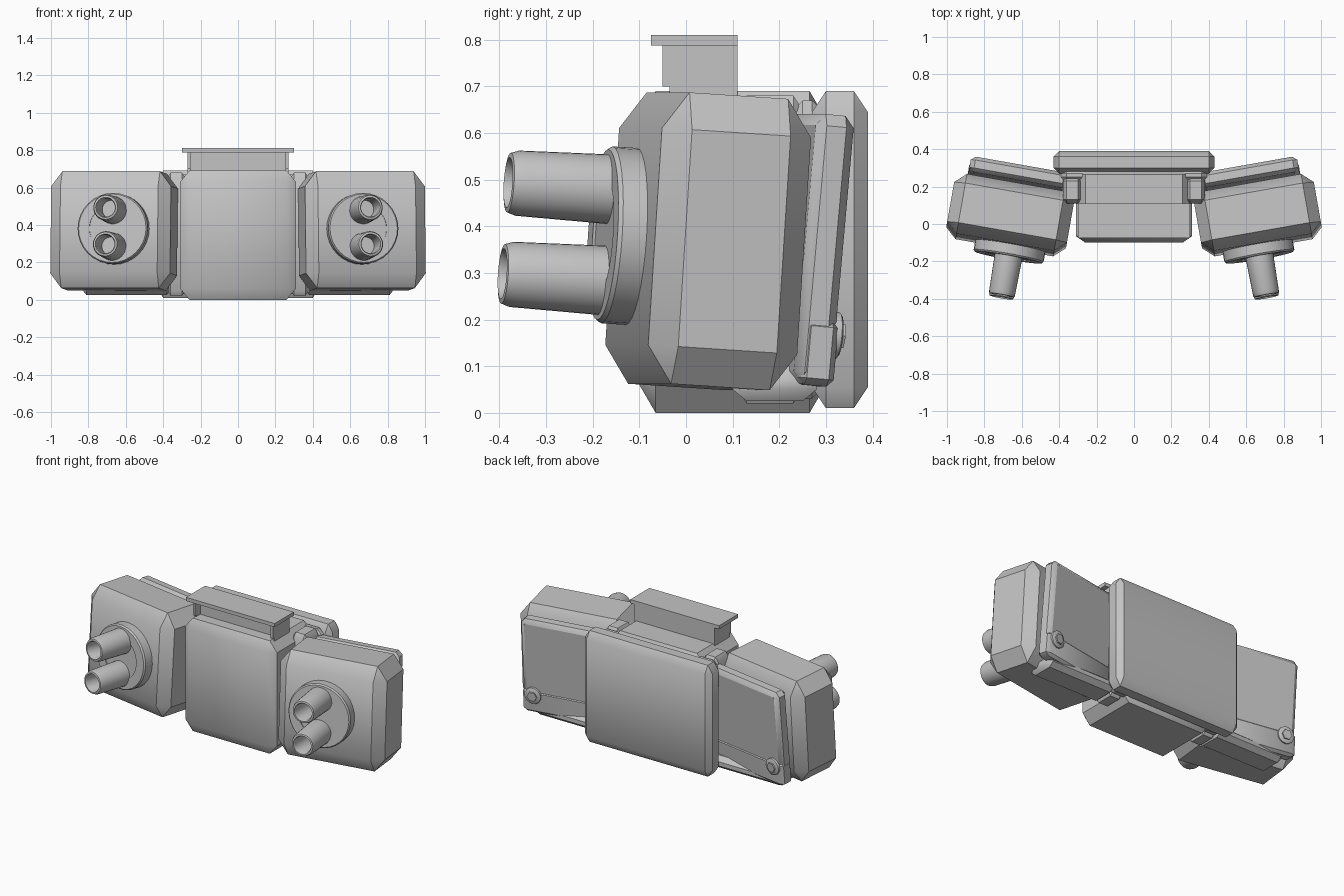
import bpy, bmesh, math
from mathutils import Matrix, Vector

old = bpy.data.objects.get("Cube")
if old:
    bpy.data.objects.remove(old, do_unlink=True)

GREY = (0.55, 0.55, 0.55, 1)
mat = bpy.data.materials.new("plain grey")
mat.use_nodes = True
mat.diffuse_color = GREY
mat.node_tree.nodes["Principled BSDF"].inputs["Base Color"].default_value = GREY
parts = []


def add(name, bm, frame):
    """Turn a bmesh into an object placed in the given frame."""
    bmesh.ops.recalc_face_normals(bm, faces=bm.faces)
    me = bpy.data.meshes.new(name)
    bm.to_mesh(me)
    bm.free()
    me.materials.append(mat)
    ob = bpy.data.objects.new(name, me)
    ob.matrix_world = frame
    bpy.context.collection.objects.link(ob)
    parts.append(ob)
    return ob


def block(name, lo, hi, cut, frame=Matrix()):
    """Box between two corners, every edge chamfered by cut = (x, y, z)."""
    lo, hi = Vector(lo), Vector(hi)
    mid, half = (lo + hi) / 2, (hi - lo) / 2
    bm = bmesh.new()
    for sx in (-1, 1):
        for sy in (-1, 1):
            for sz in (-1, 1):
                for keep in range(3):
                    p = [half[i] - (0 if i == keep else cut[i]) for i in range(3)]
                    bm.verts.new(mid + Vector((sx * p[0], sy * p[1], sz * p[2])))
    bmesh.ops.remove_doubles(bm, verts=bm.verts, dist=1e-5)
    bmesh.ops.convex_hull(bm, input=bm.verts)
    bmesh.ops.dissolve_limit(bm, angle_limit=0.01, verts=bm.verts, edges=bm.edges)
    return add(name, bm, frame)


def lathe(name, profile, frame, x=0, z=0, sides=32):
    """Revolve (radius, y) points about an axis parallel to y."""
    bm = bmesh.new()
    vs = [bm.verts.new((r, y, 0)) for r, y in profile]
    es = [bm.edges.new(pair) for pair in zip(vs, vs[1:])]
    bmesh.ops.spin(bm, geom=vs + es, cent=(0, 0, 0), axis=(0, 1, 0),
                   angle=math.tau, steps=sides)
    bmesh.ops.remove_doubles(bm, verts=bm.verts, dist=1e-5)
    return add(name, bm, frame @ Matrix.Translation((x, 0, z)))


def tilted(loc, yaw, pitch):
    return (Matrix.Translation(loc) @ Matrix.Rotation(math.radians(yaw), 4, 'Z')
            @ Matrix.Rotation(math.radians(pitch), 4, 'X'))


# Central body and rear cover
block("central_body", (-.31, -.1, 0), (.31, .3, .69), (.05, .035, .06))
block("rear_cover", (-.43, .27, .01), (.43, .39, .69), (.03, .03, .045))
block("rear_cover_base", (-.39, .22, .03), (.39, .3, .67), (.03, .03, .03))

# Top mount: open-fronted box under a flat flange
block("mount_core", (-.26, 0, .68), (.26, .1, .795), (0, 0, 0))
block("mount_back", (-.27, .09, .68), (.27, .11, .79), (0, 0, 0))
for side, s in (("right", -1), ("left", 1)):
    xs = sorted((s * .255, s * .27))
    block(side + "_mount_wall", (xs[0], -.05, .7), (xs[1], .1, .79), (0, 0, 0))
    block(side + "_mount_foot", (xs[0], -.035, .67), (xs[1], .1, .7), (0, 0, 0))
block("mount_flange", (-.3, -.075, .788), (.3, .11, .81), (0, 0, 0))

for side, s in (("right", -1), ("left", 1)):
    name = side + "_"
    # Hinge column between body and pod
    xs = sorted((s * .28, s * .38))
    block(name + "hinge", (xs[0], .11, .02), (xs[1], .25, .68), (.02, .02, .03))

    # Outward turned pod
    pod = tilted((s * .663, .045, .368), s * 10, -3.7)
    block(name + "pod", (-.325, -.16, -.313), (.325, .165, .313), (.06, .055, .08), pod)

    # Round turret with two hollow barrels
    tx = -s * .03
    lathe(name + "turret", [(0, -.216), (.125, -.216), (.125, -.222), (.183, -.222),
                            (.19, -.213), (.19, -.12), (0, -.12)], pod, tx)
    for level, z in (("upper", .098), ("lower", -.098)):
        lathe(name + level + "_barrel",
              [(0, -.2), (.075, -.2), (.07, -.415), (.064, -.433), (.054, -.435),
               (.049, -.425), (.049, -.26), (0, -.26)], pod, tx, z)

    # Rear panel with lower cover, foot and bolt
    panel = tilted((s * .62, .252, .35), s * 10, -5.2)
    block(name + "panel", (-.265, -.04, -.29), (.265, .043, .29), (.025, .02, .025), panel)
    block(name + "panel_lower_cover", (-.268, -.03, -.292), (.268, .048, -.15),
          (.025, .015, .015), panel)
    xs = sorted((s * .36, s * .83))
    block(name + "panel_foot", (xs[0], .1, .025), (xs[1], .28, .1), (.02, .03, .025))
    bx, bz = s * .2, -.18
    lathe(name + "bolt_washer", [(0, .03), (.05, .03), (.05, .056), (.044, .06), (0, .06)],
          panel, bx, bz, 16)
    lathe(name + "bolt_head", [(0, .05), (.03, .05), (.03, .068), (0, .068)],
          panel, bx, bz, 6)

# Smooth shading with sharp chamfers
bpy.ops.object.select_all(action='DESELECT')
for ob in parts:
    ob.select_set(True)
bpy.context.view_layer.objects.active = parts[0]
bpy.ops.object.shade_smooth_by_angle(angle=math.radians(35))
